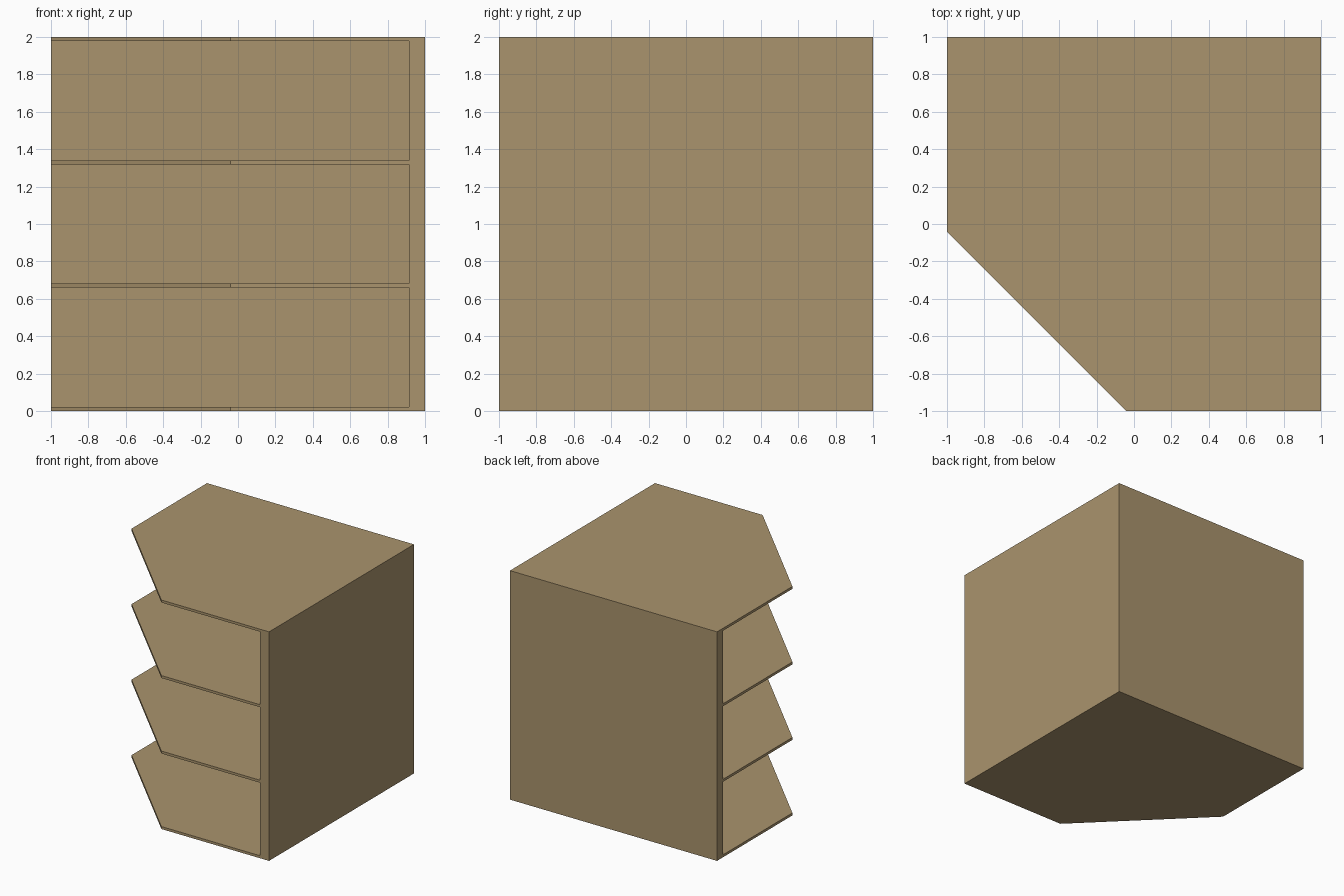
import bpy, bmesh

if "Cube" in bpy.data.objects:
    bpy.data.objects.remove(bpy.data.objects["Cube"])

WALL = 0.085      # wall thickness
SHELF = 0.022     # shelf thickness
CUT = -0.04       # where the corner chamfer meets the edges
INNER = 1 - WALL

wood = bpy.data.materials.new("light_brown_wood")
wood.diffuse_color = (0.40, 0.295, 0.153, 1)
wood.use_nodes = True
wood.node_tree.nodes["Principled BSDF"].inputs["Base Color"].default_value = wood.diffuse_color


def prism(name, outline, z0, z1):
    """Extrude a flat outline straight up from z0 to z1."""
    bm = bmesh.new()
    face = bm.faces.new([bm.verts.new((x, y, z0)) for x, y in outline])
    top = bmesh.ops.extrude_face_region(bm, geom=[face])["geom"]
    bmesh.ops.translate(bm, vec=(0, 0, z1 - z0),
                        verts=[v for v in top if isinstance(v, bmesh.types.BMVert)])
    bmesh.ops.recalc_face_normals(bm, faces=bm.faces)
    mesh = bpy.data.meshes.new(name)
    bm.to_mesh(mesh)
    bm.free()
    mesh.materials.append(wood)
    obj = bpy.data.objects.new(name, mesh)
    bpy.context.collection.objects.link(obj)
    return obj


# L-shaped back and right walls
prism("corner_walls",
      [(-1, 1), (-1, INNER), (INNER, INNER), (INNER, -1), (1, -1), (1, 1)], 0, 2)

# Four chamfered shelves fitted against the walls
shelf_outline = [(INNER, -1), (INNER, INNER), (-1, INNER), (-1, CUT), (CUT, -1)]
for i in range(4):
    z = i * (2 - SHELF) / 3
    prism(f"shelf_{i + 1}", shelf_outline, z, z + SHELF)
